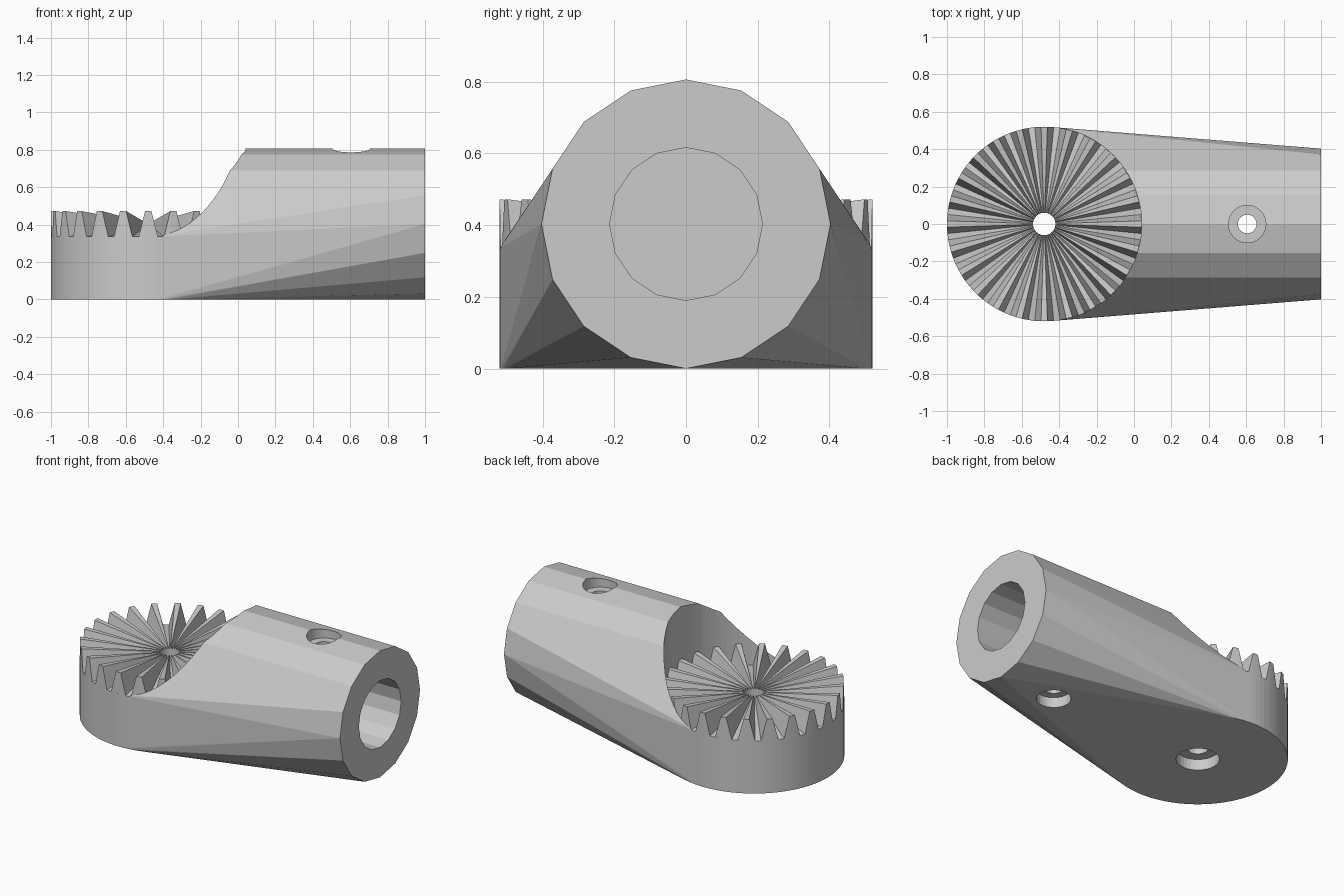
import bpy, bmesh, math
from mathutils import Matrix, Vector

if "Cube" in bpy.data.objects:
    bpy.data.objects.remove(bpy.data.objects["Cube"], do_unlink=True)

PIVOT_X, DISC_R, FLOOR_Z = -0.48, 0.52, 0.335
TUBE_R, SCREW_X = 0.403, 0.605
TEETH = 24

grey = bpy.data.materials.new("light_grey")
grey.use_nodes = True
grey.diffuse_color = (0.6, 0.6, 0.6, 1)
grey.node_tree.nodes["Principled BSDF"].inputs["Base Color"].default_value = (0.6, 0.6, 0.6, 1)


def make_object(name, bm):
    bmesh.ops.recalc_face_normals(bm, faces=bm.faces)
    mesh = bpy.data.meshes.new(name)
    bm.to_mesh(mesh)
    bm.free()
    mesh.materials.append(grey)
    obj = bpy.data.objects.new(name, mesh)
    bpy.context.collection.objects.link(obj)
    return obj


def add_cylinder(bm, radius, start, end, sides, axis="Z"):
    """Closed cylinder between two points along the z or x axis."""
    start, end = Vector(start), Vector(end)
    turn = Matrix.Rotation(math.pi / 2, 4, "Y") if axis == "X" else Matrix()
    place = Matrix.Translation((start + end) / 2) @ turn
    return bmesh.ops.create_cone(bm, cap_ends=True, segments=sides, radius1=radius,
                                 radius2=radius, depth=(end - start).length, matrix=place)


def cut(target, name, radius, start, end, sides, axis="Z"):
    bm = bmesh.new()
    add_cylinder(bm, radius, start, end, sides, axis)
    cutter = make_object(name, bm)
    mod = target.modifiers.new(name, "BOOLEAN")
    mod.operation, mod.solver, mod.object = "DIFFERENCE", "EXACT", cutter
    bpy.context.view_layer.objects.active = target
    bpy.ops.object.modifier_apply(modifier=mod.name)
    bpy.data.objects.remove(cutter, do_unlink=True)


# Body: hull around the flat pivot disc and the faceted socket tube
bm = bmesh.new()
add_cylinder(bm, DISC_R, (PIVOT_X, 0, 0), (PIVOT_X, 0, FLOOR_Z), TEETH * 4)
add_cylinder(bm, TUBE_R, (PIVOT_X, 0, TUBE_R), (1, 0, TUBE_R), 16, "X")
bmesh.ops.delete(bm, geom=bm.faces[:], context="FACES_ONLY")
hull = bmesh.ops.convex_hull(bm, input=bm.verts[:])
unused = {v for v in hull["geom_interior"] + hull["geom_unused"]
          if isinstance(v, bmesh.types.BMVert)}
bmesh.ops.delete(bm, geom=list(unused), context="VERTS")
bmesh.ops.delete(bm, geom=[e for e in bm.edges if not e.link_faces], context="EDGES")
bmesh.ops.dissolve_limit(bm, angle_limit=0.001, verts=bm.verts[:], edges=bm.edges[:])
body = make_object("clamp_body", bm)

# Clearance above the disc, socket bore, screw holes and their recesses
cut(body, "clearance", DISC_R + 0.001, (PIVOT_X, 0, FLOOR_Z - 0.001), (PIVOT_X, 0, 1.2), TEETH * 4)
cut(body, "socket_bore", 0.213, (0.2, 0, TUBE_R), (1.2, 0, TUBE_R), 16, "X")
cut(body, "pivot_hole", 0.06, (PIVOT_X, 0, -0.1), (PIVOT_X, 0, 0.6), 24)
cut(body, "pivot_recess", 0.125, (PIVOT_X, 0, -0.1), (PIVOT_X, 0, 0.07), 32)
cut(body, "screw_hole", 0.05, (SCREW_X, 0, -0.1), (SCREW_X, 0, 1), 24)
cut(body, "screw_recess_top", 0.1, (SCREW_X, 0, 0.735), (SCREW_X, 0, 1), 32)
cut(body, "screw_recess_bottom", 0.1, (SCREW_X, 0, -0.1), (SCREW_X, 0, 0.065), 32)

# Tooth ring: radial teeth whose ridges and valleys meet at a mid-height apex
APEX_Z, TIP_Z, HOLE_R = 0.403, 0.472, 0.06
bm = bmesh.new()
columns = []
for i in range(TEETH * 4):
    angle = 2 * math.pi * (i - 0.5) / (TEETH * 4)
    rim_z = TIP_Z if i % 4 < 2 else FLOOR_Z
    hole_z = APEX_Z + (rim_z - APEX_Z) * HOLE_R / DISC_R
    columns.append([bm.verts.new((PIVOT_X + r * math.cos(angle), r * math.sin(angle), z))
                    for r, z in ((HOLE_R, FLOOR_Z - 0.001), (HOLE_R, hole_z),
                                 (DISC_R, rim_z), (DISC_R, FLOOR_Z - 0.001))])
for a, b in zip(columns, columns[1:] + columns[:1]):
    for k in range(4):
        n = (k + 1) % 4
        bm.faces.new((a[k], a[n], b[n], b[k]))
make_object("tooth_ring", bm)
